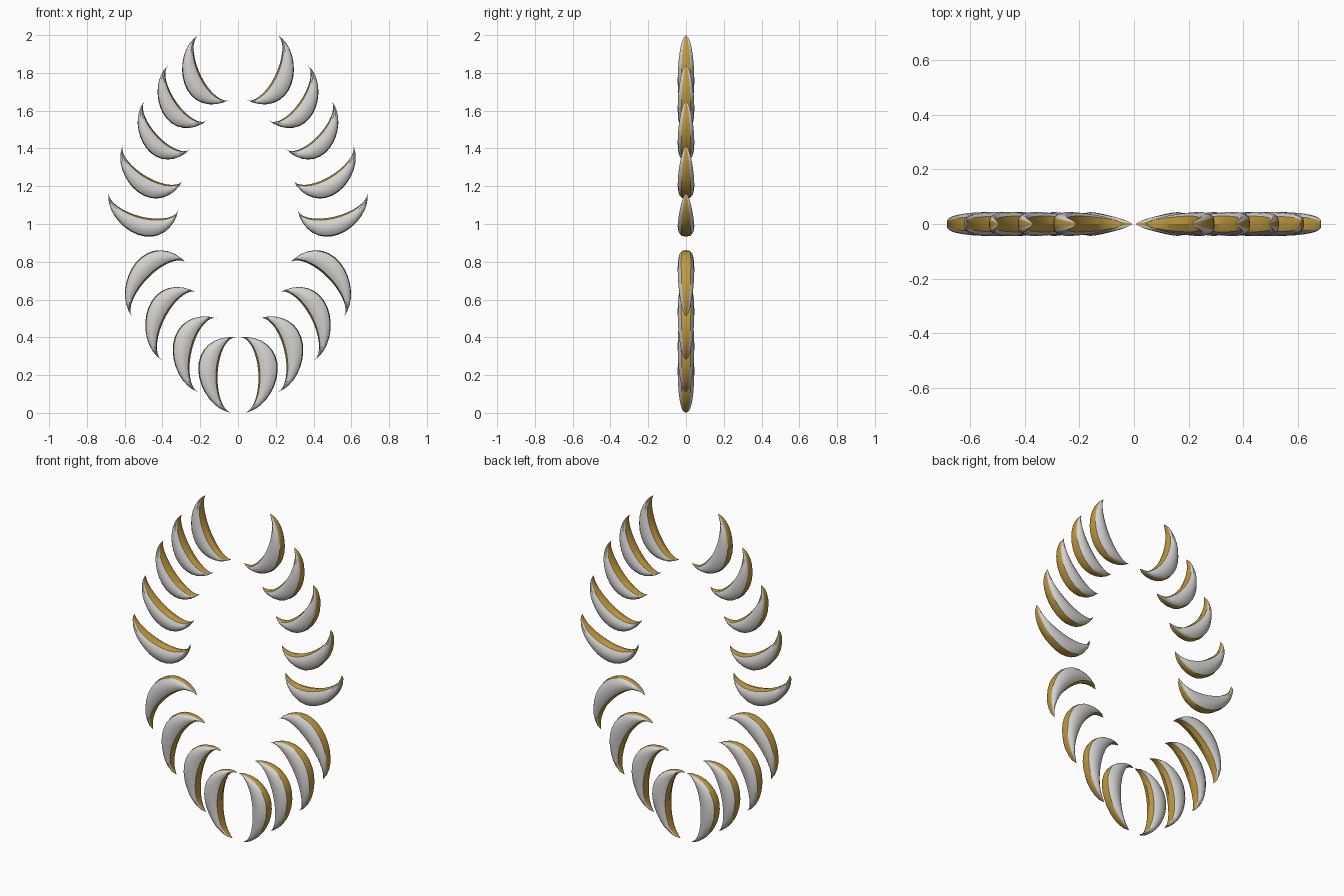
import bpy, bmesh, math
from mathutils import Vector

if "Cube" in bpy.data.objects:
    bpy.data.objects.remove(bpy.data.objects["Cube"])


def material(name, col):
    m = bpy.data.materials.new(name)
    m.diffuse_color = (*col, 1)
    m.use_nodes = True
    m.node_tree.nodes["Principled BSDF"].inputs["Base Color"].default_value = m.diffuse_color
    return m


silver = material("pale silver", (0.66, 0.65, 0.63))
gold = material("gold", (0.52, 0.32, 0.05))

# Right-hand leaves: blunt inner tip (x, z), pointed outer tip (x, z)
LEAVES = [
    ((0.04, 1.66), (0.21, 2.00)),
    ((0.16, 1.55), (0.37, 1.84)),
    ((0.25, 1.40), (0.495, 1.65)),
    ((0.29, 1.235), (0.61, 1.415)),
    ((0.315, 1.08), (0.685, 1.165)),
    ((0.27, 0.79), (0.56, 0.51)),
    ((0.215, 0.635), (0.405, 0.28)),
    ((0.11, 0.50), (0.21, 0.11)),
    ((0.005, 0.40), (0.035, 0.00)),
]

# Cross-section: (fraction from concave to convex edge, fraction of half depth)
HALF = [(0.09, 0.66), (0.28, 0.93), (0.52, 1.0), (0.78, 0.88), (0.95, 0.58)]
SECTION = [(0, 0)] + HALF + [(1, 0)] + [(v, -y) for v, y in reversed(HALF)]
GOLD_SIDES = {0, 5, 6, 11}
STEPS = 16


def leaf(name, blunt, point, side):
    b, a = Vector(blunt), Vector(point)
    chord = a - b
    d = chord.normalized()
    n = Vector((d.y, -d.x))
    if n.x < 0:
        n = -n
    size = chord.length / 0.385

    def place(s, sag, y):
        p = b + chord * s + n * sag
        return (side * p.x, y, p.y)

    bm = bmesh.new()
    rings = []
    for i in range(1, STEPS):
        t = math.pi * i / STEPS
        si, co = math.sin(t), math.cos(t)
        s = 0.5 - 0.5 * co - 0.03 * si
        outer = 0.184 * size * si * (1 + 0.12 * co)
        inner = 0.085 * size * si
        depth = 0.044 * si ** 0.7
        rings.append([bm.verts.new(place(s, inner + (outer - inner) * v, y * depth))
                      for v, y in SECTION])
    start, end = bm.verts.new(place(0, 0, 0)), bm.verts.new(place(1, 0, 0))
    count = len(SECTION)
    for k in range(count):
        j = (k + 1) % count
        faces = [bm.faces.new((start, rings[0][k], rings[0][j])),
                 bm.faces.new((end, rings[-1][j], rings[-1][k]))]
        for r, q in zip(rings, rings[1:]):
            faces.append(bm.faces.new((r[k], q[k], q[j], r[j])))
        # gold rim, silver front and back
        for f in faces:
            f.material_index = 1 if k in GOLD_SIDES else 0
    bmesh.ops.recalc_face_normals(bm, faces=bm.faces[:])
    me = bpy.data.meshes.new(name)
    bm.to_mesh(me)
    bm.free()
    me.materials.append(silver)
    me.materials.append(gold)
    ob = bpy.data.objects.new(name, me)
    bpy.context.collection.objects.link(ob)
    bpy.ops.object.select_all(action='DESELECT')
    ob.select_set(True)
    bpy.context.view_layer.objects.active = ob
    bpy.ops.object.shade_smooth_by_angle(angle=math.radians(32))


# Two mirrored halves of the wreath
for i, (blunt, point) in enumerate(LEAVES, 1):
    leaf(f"right_crescent_{i}", blunt, point, 1)
    leaf(f"left_crescent_{i}", blunt, point, -1)
